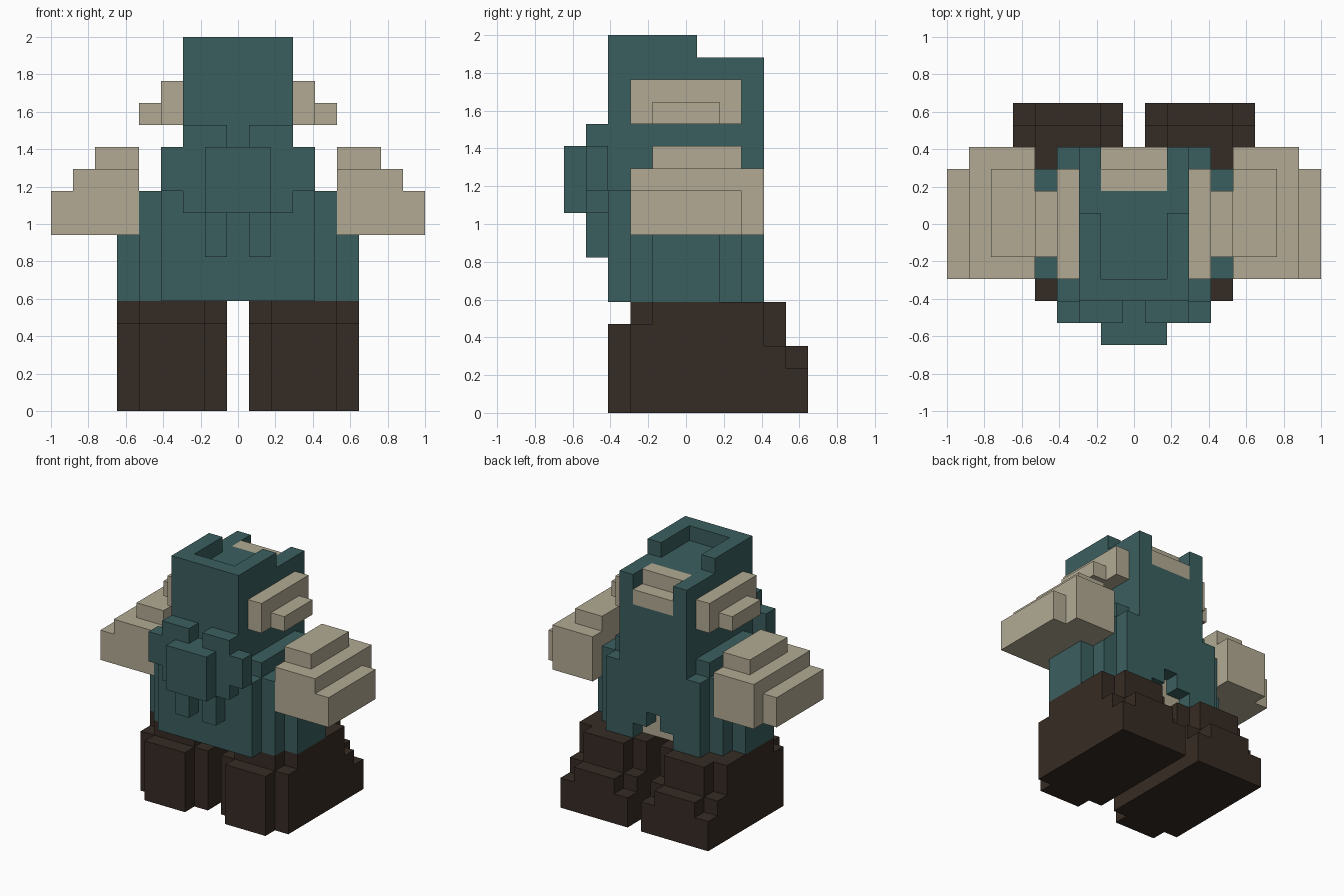
import bpy, bmesh
from mathutils import Vector

old = bpy.data.objects.get("Cube")
if old:
    bpy.data.objects.remove(old, do_unlink=True)

U = 2 / 17  # size of one block


def material(name, rgb):
    m = bpy.data.materials.new(name)
    m.use_nodes = True
    colour = (*rgb, 1)
    m.diffuse_color = colour
    m.node_tree.nodes["Principled BSDF"].inputs["Base Color"].default_value = colour
    return m


TEAL = material("dark teal", (0.044, 0.114, 0.114))
BEIGE = material("beige", (0.445, 0.402, 0.292))
BROWN = material("dark brown", (0.036, 0.024, 0.017))


def cells(boxes):
    """Block centres inside boxes given as (x0, x1, y0, y1, z0, z1)."""
    out = set()
    for x0, x1, y0, y1, z0, z1 in boxes:
        for i in range(int(x1 - x0)):
            for j in range(int(y1 - y0)):
                for k in range(int(z1 - z0)):
                    out.add((x0 + i + .5, y0 + j + .5, z0 + k + .5))
    return out


def part(name, mat, boxes, cut=()):
    """Stepped solid: the outer skin of all boxes minus the cut boxes."""
    solid = cells(boxes) - cells(cut)
    bm = bmesh.new()
    for c in solid:
        for axis in range(3):
            for sign in (-1, 1):
                n = Vector((0, 0, 0))
                n[axis] = sign
                if tuple(Vector(c) + n) in solid:
                    continue
                a, b = Vector((0, 0, 0)), Vector((0, 0, 0))
                a[(axis + 1) % 3] = .5
                b[(axis + 2) % 3] = .5 * sign
                mid = Vector(c) + n / 2
                bm.faces.new([bm.verts.new((mid + p) * U)
                              for p in (-a - b, a - b, a + b, b - a)])
    bmesh.ops.remove_doubles(bm, verts=bm.verts, dist=U / 100)
    bmesh.ops.dissolve_limit(bm, angle_limit=.01, verts=bm.verts, edges=bm.edges)
    mesh = bpy.data.meshes.new(name)
    bm.to_mesh(mesh)
    bm.free()
    mesh.materials.append(mat)
    obj = bpy.data.objects.new(name, mesh)
    bpy.context.collection.objects.link(obj)
    return obj


def wide(half, *rest):
    """Box centred on x = 0."""
    return (-half, half, *rest)


def flip(boxes):
    return [(-b[1], -b[0], *b[2:]) for b in boxes]


def pair(name, mat, boxes):
    part("left_" + name, mat, boxes)
    part("right_" + name, mat, flip(boxes))


# Head with a raised rim open at the back, and a notched nape
nape = wide(1.5, 1.5, 3.5, 14, 16)
notch = wide(1.5, 2.5, 3.5, 15, 16)
part("head", TEAL,
     [wide(2.5, -3.5, 3.5, 10, 16), wide(2.5, -3.5, .5, 16, 17)],
     [wide(1.5, -2.5, .5, 16, 17), nape])
part("nape_patch", BEIGE, [nape], [notch])

# Torso, stepped at the sides, with a cutout low on the back
opening = [wide(1.5, 2.5, 3.5, 5, 6), wide(.5, 2.5, 3.5, 6, 7)]
seat = wide(1.5, 1.5, 2.5, 5, 7)
part("torso", TEAL,
     [wide(3.5, -3.5, 3.5, 5, 10), wide(3.5, -2.5, 2.5, 10, 11),
      wide(4.5, -2.5, 2.5, 5, 10), wide(5.5, -1.5, 1.5, 5, 8)],
     opening + [seat])
part("seat_patch", BEIGE, [seat])

# Face plate with two hanging tabs, and the snout in front of it
tab = (.5, 1.5, -4.5, -3.5, 7, 9)
brow = (.5, 2.5, -4.5, -3.5, 12, 13)
part("face_plate", TEAL,
     [wide(3.5, -4.5, -3.5, 10, 12), wide(2.5, -4.5, -3.5, 9, 10),
      tab, brow] + flip([tab, brow]))
part("snout", TEAL, [wide(1.5, -5.5, -4.5, 9, 12)])

# Ears
pair("ear", BEIGE, [(2.5, 3.5, -2.5, 2.5, 13, 15), (3.5, 4.5, -1.5, 1.5, 13, 14)])

# Arms
pair("arm", BEIGE, [(4.5, 7.5, -2.5, 3.5, 8, 11),
                    (7.5, 8.5, -2.5, 2.5, 8, 10),
                    (4.5, 6.5, -1.5, 2.5, 11, 12)])

# Boots, with a narrower middle ridge
pair("boot", BROWN, [(.5, 5.5, -2.5, 5.5, 0, 2),
                     (.5, 5.5, -2.5, 4.5, 2, 3),
                     (.5, 5.5, -2.5, 3.5, 3, 4),
                     (.5, 5.5, -1.5, 3.5, 4, 5),
                     (1.5, 4.5, -3.5, -2.5, 0, 4),
                     (1.5, 4.5, -2.5, 4.5, 3, 5),
                     (1.5, 4.5, 4.5, 5.5, 2, 3)])
